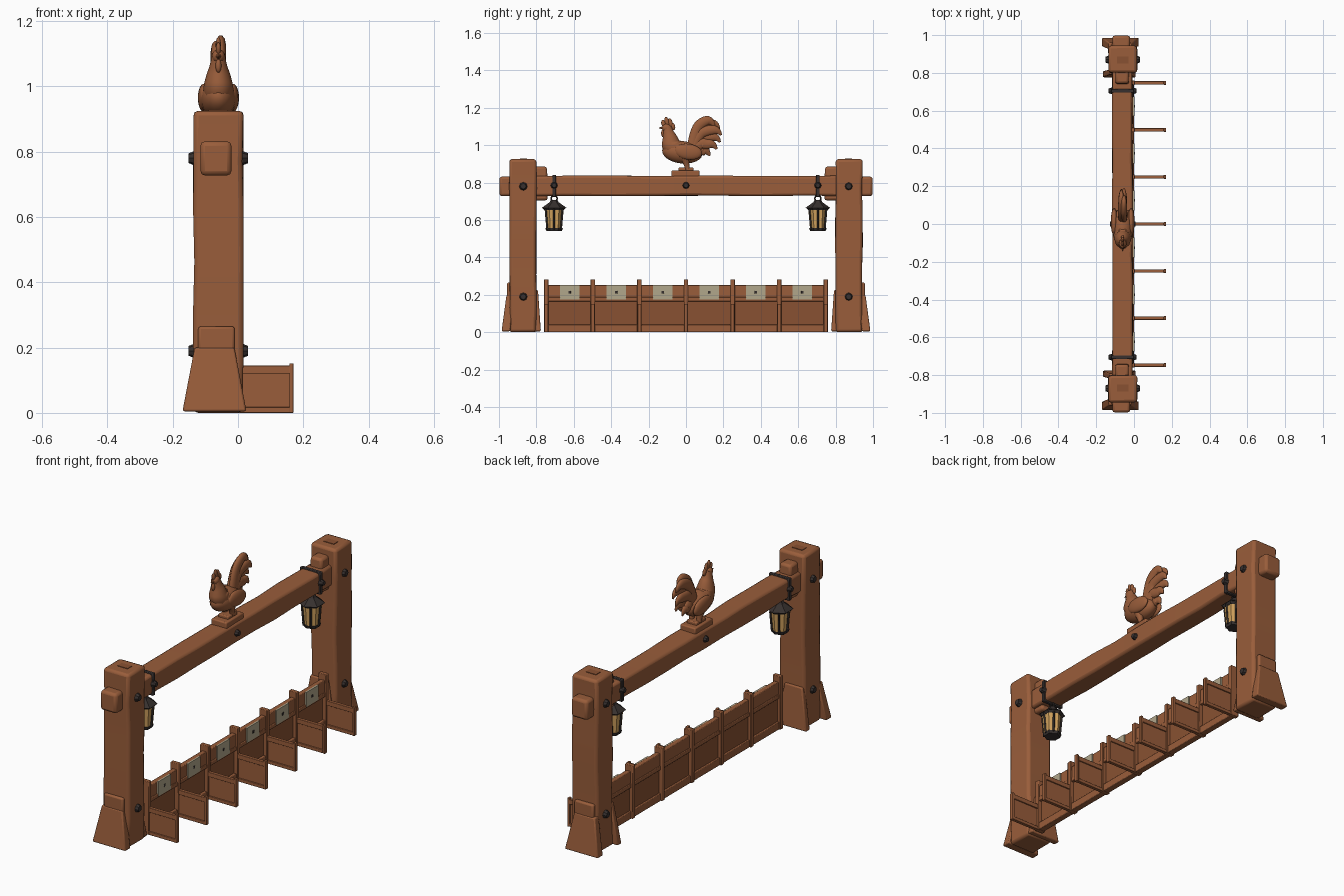
import bpy, bmesh, math, random
from mathutils import Matrix, Vector

random.seed(4)
if "Cube" in bpy.data.objects:
    bpy.data.objects.remove(bpy.data.objects["Cube"])


def material(name, rgb):
    m = bpy.data.materials.new(name)
    m.use_nodes = True
    color = (*rgb, 1)
    m.diffuse_color = color
    bsdf = next(n for n in m.node_tree.nodes if n.type == 'BSDF_PRINCIPLED')
    bsdf.inputs["Base Color"].default_value = color
    bsdf.inputs["Roughness"].default_value = 0.8
    return m


WOOD = material("brown_wood", (0.32, 0.11, 0.043))
DARK = material("dark_wood", (0.25, 0.083, 0.032))
IRON = material("dark_iron", (0.038, 0.03, 0.028))
GLASS = material("amber_glass", (0.64, 0.36, 0.11))
SIGN = material("pale_board", (0.44, 0.385, 0.26))
CX = -0.06  # middle of the posts and beam


def finish(name, bm, mat, bevel=0):
    bmesh.ops.recalc_face_normals(bm, faces=bm.faces)
    me = bpy.data.meshes.new(name)
    bm.to_mesh(me)
    bm.free()
    me.materials.append(mat)
    ob = bpy.data.objects.new(name, me)
    bpy.context.collection.objects.link(ob)
    if bevel:
        mod = ob.modifiers.new("worn_edges", 'BEVEL')
        mod.width = bevel
        mod.segments = 2
    return ob


def block(name, lo, hi, mat=WOOD, bevel=0, top=(1, 1), shift=0, hew=None):
    """Box between two corners; top scales the upper end, shift slides it in y,
    hew = (axis, cuts, amount) adds hand-cut unevenness along an axis."""
    lo, hi = Vector(lo), Vector(hi)
    mid, size = (lo + hi) / 2, hi - lo
    bm = bmesh.new()
    bmesh.ops.create_cube(bm, size=1)
    if hew:
        axis, cuts, amount = hew
        along = [e for e in bm.edges
                 if abs(e.verts[0].co[axis] - e.verts[1].co[axis]) > 0.5]
        bmesh.ops.subdivide_edges(bm, edges=along, cuts=cuts, use_grid_fill=True)
    for v in bm.verts:
        t = v.co.z + 0.5
        x = v.co.x * size.x * (1 + (top[0] - 1) * t)
        y = v.co.y * size.y * (1 + (top[1] - 1) * t) + shift * t
        v.co = mid + Vector((x, y, v.co.z * size.z))
        if hew:
            for a in range(3):
                if a != axis:
                    v.co[a] += random.uniform(-amount, amount)
    return finish(name, bm, mat, bevel)


def cone(name, at, r1, r2, depth, mat, sides=6, axis='Z'):
    bm = bmesh.new()
    tilt = {'Z': Matrix(), 'X': Matrix.Rotation(math.pi / 2, 4, 'Y'),
            '-X': Matrix.Rotation(-math.pi / 2, 4, 'Y'),
            '-Y': Matrix.Rotation(math.pi / 2, 4, 'X')}[axis]
    bmesh.ops.create_cone(bm, cap_ends=True, segments=sides, radius1=r1, radius2=r2,
                          depth=depth, matrix=Matrix.Translation(at) @ tilt)
    return finish(name, bm, mat)


def ball(name, at, radii, mat=WOOD, tilt=0):
    bm = bmesh.new()
    m = Matrix.Translation(at) @ Matrix.Rotation(tilt, 4, 'X') @ Matrix.Diagonal((*radii, 1))
    bmesh.ops.create_uvsphere(bm, u_segments=20, v_segments=12, radius=1, matrix=m)
    return finish(name, bm, mat)


def tube(name, points, flat=1, x=CX, mat=WOOD):
    """Smooth tapering tube through (y, z, radius) points, squashed in x."""
    cu = bpy.data.curves.new(name, 'CURVE')
    cu.dimensions = '3D'
    cu.bevel_depth = 1
    cu.bevel_resolution = 3
    cu.use_fill_caps = True
    sp = cu.splines.new('NURBS')
    sp.points.add(len(points) - 1)
    for p, (y, z, r) in zip(sp.points, points):
        p.co = (0, y, z, 1)
        p.radius = r
    sp.use_endpoint_u = True
    sp.order_u = 3
    sp.resolution_u = 6
    cu.materials.append(mat)
    ob = bpy.data.objects.new(name, cu)
    ob.location.x = x
    ob.scale.x = flat
    bpy.context.collection.objects.link(ob)
    return ob


def bolt(name, y, z, half, size=1):
    for axis, s in (('X', 1), ('-X', -1)):
        cone(name, (CX + s * (half + 0.005), y, z), 0.024 * size, 0.015 * size, 0.022,
             IRON, 8, axis)


def span(s, a, b):
    return sorted((s * a, s * b))


# Crossbeam with its bolt
block("crossbeam", (-0.115, -0.82, 0.73), (-0.008, 0.82, 0.835), WOOD, 0.012,
      hew=(1, 9, 0.003))
bolt("beam_bolt", 0, 0.785, 0.052, 0.85)

for s in (-1, 1):
    # Posts, tenon ends and wedges
    y0, y1 = span(s, 0.80, 0.943)
    block("post", (-0.135, y0, 0), (0.015, y1, 0.925), WOOD, 0.014, hew=(2, 5, 0.003))
    y0, y1 = span(s, 0.85, 0.887)
    block("post_top_slot", (CX - 0.03, y0, 0.92), (CX + 0.03, y1, 0.928), DARK)
    y0, y1 = span(s, 0.92, 0.998)
    block("beam_end", (-0.115, y0, 0.727), (-0.02, y1, 0.832), WOOD, 0.014)
    y0, y1 = span(s, 0.74, 0.82)
    block("beam_wedge", (-0.1, y0, 0.82), (-0.025, y1, 0.885), WOOD, 0.012, (0.9, 0.9))
    block("beam_corbel", (-0.1, y0, 0.705), (-0.025, y1, 0.76), WOOD, 0.012)
    # Splayed planks at the foot of each post
    y0, y1 = span(s, 0.94, 0.986)
    block("outer_foot_plank", (-0.17, y0, 0.005), (0.026, y1, 0.2), WOOD, 0.006,
          (0.62, 0.8), -0.022 * s)
    y0, y1 = span(s, 0.92, 0.957)
    block("outer_foot_cap", (-0.122, y0, 0.17), (-0.01, y1, 0.265), WOOD, 0.008)
    y0, y1 = span(s, 0.776, 0.81)
    block("inner_foot_plank", (-0.165, y0, 0.005), (0.01, y1, 0.225), WOOD, 0.006,
          (0.6, 0.8), 0.012 * s)
    for z in (0.19, 0.78):
        bolt("post_bolt", s * 0.87, z, 0.075)

    # Hanging lantern
    y = s * 0.705
    block("lantern_strap", (-0.122, y - 0.01, 0.723), (0, y + 0.01, 0.841), IRON, 0.003)
    bolt("strap_bolt", y, 0.785, 0.058, 0.8)
    bm = bmesh.new()
    bmesh.ops.create_circle(bm, segments=6, radius=0.005,
                            matrix=Matrix.Translation((0.016, 0, 0)) @ Matrix.Rotation(math.pi / 2, 4, 'X'))
    bmesh.ops.spin(bm, geom=bm.verts[:] + bm.edges[:], cent=(0, 0, 0), axis=(0, 0, 1),
                   angle=math.tau, steps=16, use_merge=True)
    bmesh.ops.transform(bm, verts=bm.verts, matrix=Matrix.Translation((CX, y, 0.715))
                        @ Matrix.Rotation(math.pi / 2, 4, 'Y'))
    finish("lantern_ring", bm, IRON)
    cone("lantern_cap", (CX, y, 0.7), 0.026, 0.018, 0.016, IRON)
    cone("lantern_roof", (CX, y, 0.68), 0.066, 0.024, 0.03, IRON)
    cone("lantern_eave", (CX, y, 0.659), 0.052, 0.063, 0.012, IRON)
    cone("lantern_glass", (CX, y, 0.605), 0.042, 0.051, 0.104, GLASS)
    cone("lantern_base", (CX, y, 0.548), 0.041, 0.047, 0.016, IRON)
    for k in range(6):
        a = k * math.tau / 6
        foot = Vector((CX + 0.042 * math.cos(a), y + 0.042 * math.sin(a), 0.55))
        head = Vector((CX + 0.052 * math.cos(a), y + 0.052 * math.sin(a), 0.658))
        d = head - foot
        bm = bmesh.new()
        bmesh.ops.create_cone(bm, cap_ends=True, segments=4, radius1=0.0055, radius2=0.0055,
                              depth=d.length, matrix=Matrix.Translation((foot + head) / 2)
                              @ d.to_track_quat('Z', 'Y').to_matrix().to_4x4())
        finish("lantern_bar", bm, IRON)

# Row of open stalls: uprights, dividers and back panels
BAYS, STEP = 6, 1.494 / 6
for i in range(BAYS + 1):
    y = -0.747 + i * STEP
    block("stall_upright", (-0.042, y - 0.012, 0), (0.004, y + 0.012, 0.283), WOOD, 0.003)
    block("divider_panel", (0, y - 0.003, 0.01), (0.162, y + 0.003, 0.13), WOOD)
    block("divider_top_rail", (0, y - 0.009, 0.12), (0.162, y + 0.009, 0.145), WOOD, 0.002)
    block("divider_bottom_rail", (0, y - 0.009, 0), (0.162, y + 0.009, 0.018), WOOD, 0.002)
    block("divider_front_stud", (0.157, y - 0.01, 0), (0.17, y + 0.01, 0.152), WOOD, 0.002)
    if i == BAYS:
        break
    a, b, mid = y + 0.01, y + STEP - 0.01, y + STEP / 2
    block("stall_back_panel", (-0.024, a, 0.02), (-0.016, b, 0.24), DARK)
    block("stall_top_board", (-0.03, a, 0.185), (-0.004, b, 0.252), WOOD, 0.003)
    block("stall_middle_rail", (-0.034, a, 0.165), (0, b, 0.187), WOOD, 0.003)
    block("stall_bottom_rail", (-0.034, a, 0), (0, b, 0.04), WOOD, 0.003)
    block("blank_sign", (-0.006, mid - 0.052, 0.174), (0.003, mid + 0.052, 0.252), SIGN)
    block("sign_peg", (0, mid - 0.007, 0.207), (0.005, mid + 0.007, 0.221), IRON, 0.002)

# Carved rooster on its pedestal
block("pedestal_base", (-0.105, -0.077, 0.825), (-0.015, 0.072, 0.865), WOOD, 0.006)
block("pedestal_step", (-0.09, -0.04, 0.86), (-0.03, 0.04, 0.88), WOOD, 0.005)
for s in (-1, 1):
    tube("rooster_leg", [(0.008, 0.87, 0.013), (0.004, 0.895, 0.012), (-0.005, 0.93, 0.026)],
         x=CX + 0.022 * s)
    ball("rooster_wing", (CX + 0.045 * s, 0.012, 0.965), (0.018, 0.075, 0.042), WOOD, -0.15)
ball("rooster_body", (CX, -0.02, 0.962), (0.055, 0.108, 0.06), WOOD, -0.1)
tube("rooster_neck", [(-0.01, 0.95, 0.05), (-0.078, 0.985, 0.058), (-0.085, 1.035, 0.044),
                      (-0.095, 1.07, 0.028), (-0.1, 1.1, 0.023)], 0.85)
ball("rooster_head", (CX, -0.104, 1.092), (0.02, 0.025, 0.022))
cone("rooster_beak", (CX, -0.132, 1.092), 0.011, 0.001, 0.026, WOOD, 8, '-Y')
ball("rooster_wattle", (CX, -0.122, 1.063), (0.009, 0.011, 0.021))
for y, z, h in ((-0.12, 1.115, 0.02), (-0.102, 1.124, 0.028), (-0.083, 1.118, 0.026),
                (-0.07, 1.1, 0.02)):
    ball("rooster_comb", (CX, y, z), (0.008, 0.012, h), WOOD, 0.25)

# Fan of tail feathers, each arching up and curling over at the tip
for k, (y, z) in enumerate(((0.145, 1.124), (0.172, 1.108), (0.182, 1.075), (0.176, 1.038),
                            (0.158, 1.0), (0.122, 0.965))):
    lift = 0.05 - 0.006 * k
    side = (-1) ** k * 0.007
    tube("tail_feather", [(0.03, 0.965, 0.03),
                          (0.045 + 0.008 * k, 0.99 + 0.45 * (z - 0.97) + lift * 0.5, 0.028),
                          (0.5 * y + 0.025, z + 0.15 * lift, 0.028),
                          (y - 0.01, z + 0.008, 0.022), (y + 0.006, z - 0.022, 0.005)],
         0.6, CX + side)

# Smooth shading with crisp edges
bpy.ops.object.select_all(action='DESELECT')
for ob in bpy.context.collection.objects:
    if ob.type == 'MESH':
        ob.select_set(True)
        bpy.context.view_layer.objects.active = ob
bpy.ops.object.shade_smooth_by_angle(angle=math.radians(35))
